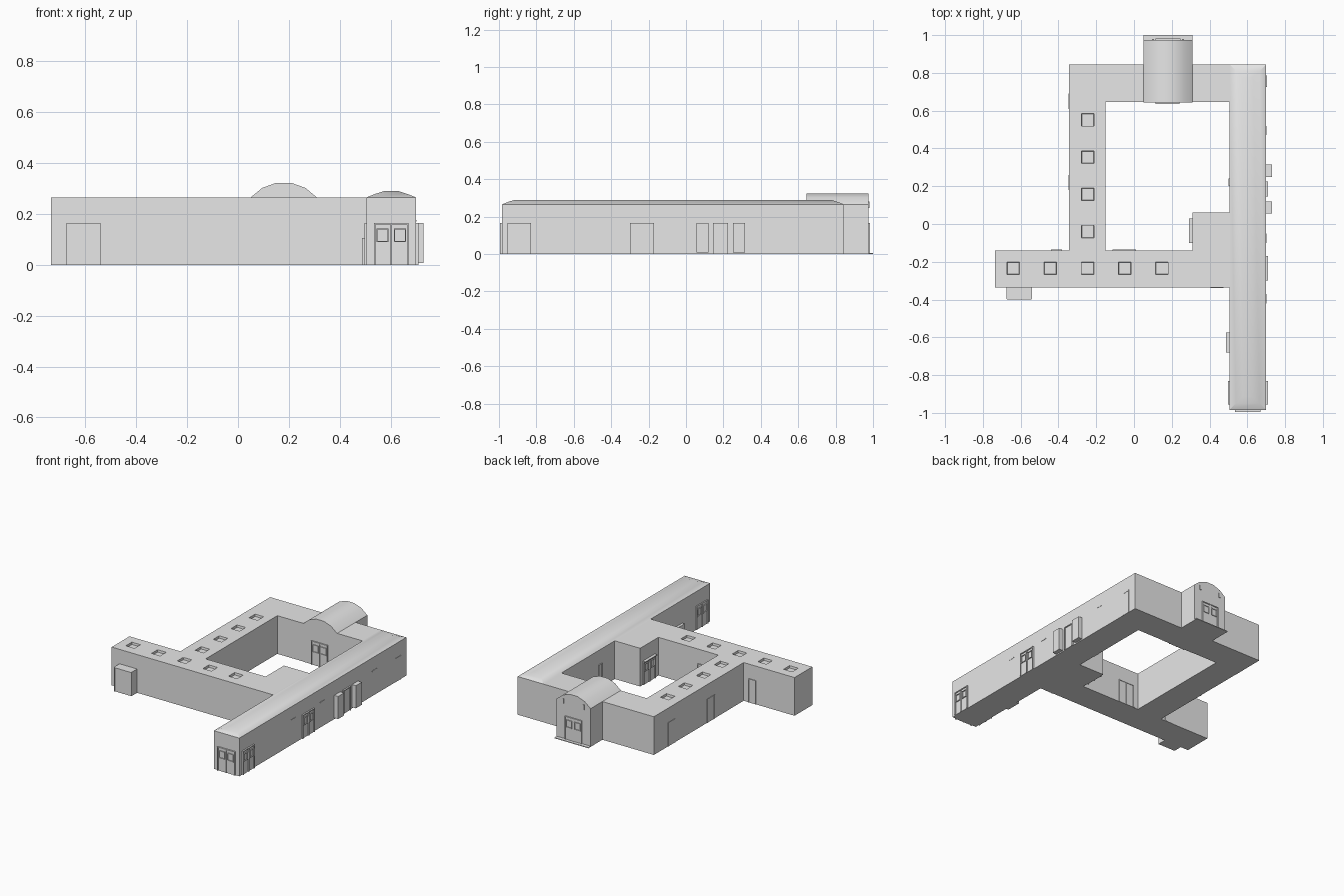
import bpy, bmesh, math

if "Cube" in bpy.data.objects:
    bpy.data.objects.remove(bpy.data.objects["Cube"], do_unlink=True)

GREY = bpy.data.materials.new("plain grey")
GREY.use_nodes = True
GREY.diffuse_color = (0.8, 0.8, 0.8, 1)
GREY.node_tree.nodes["Principled BSDF"].inputs["Base Color"].default_value = (0.8, 0.8, 0.8, 1)

WALL = 0.265   # eaves height
DOOR = 0.165   # door height


def finish(name, bm, smooth=False):
    bmesh.ops.recalc_face_normals(bm, faces=bm.faces)
    mesh = bpy.data.meshes.new(name)
    bm.to_mesh(mesh)
    bm.free()
    mesh.materials.append(GREY)
    ob = bpy.data.objects.new(name, mesh)
    bpy.context.collection.objects.link(ob)
    if smooth:
        bpy.ops.object.select_all(action='DESELECT')
        ob.select_set(True)
        bpy.context.view_layer.objects.active = ob
        bpy.ops.object.shade_smooth_by_angle(angle=math.radians(30))
    return ob


def add_box(bm, x0, x1, y0, y1, z0, z1):
    vs = bmesh.ops.create_cube(bm, size=1)["verts"]
    for v in vs:
        v.co.x = x1 if v.co.x > 0 else x0
        v.co.y = y1 if v.co.y > 0 else y0
        v.co.z = z1 if v.co.z > 0 else z0


def box(name, *size):
    bm = bmesh.new()
    add_box(bm, *size)
    return finish(name, bm)


def door(name, axis, plane, out, a, b, depth=0.008, leaves=2, windows=True, canopy=0.0):
    """Framed door on a wall: axis is the wall normal, out its sign, a..b its span."""
    bm = bmesh.new()

    def slab(u0, u1, z0, z1, d):
        n0, n1 = sorted((plane - out * 0.002, plane + out * d))
        if axis == 'x':
            add_box(bm, n0, n1, u0, u1, z0, z1)
        else:
            add_box(bm, u0, u1, n0, n1, z0, z1)

    rim = 0.006
    slab(a, b, 0, DOOR - rim, depth * 0.4)              # leaf backing
    slab(a, b, DOOR - rim, DOOR, depth + canopy)        # lintel or canopy
    step = (b - a) / leaves
    for i in range(leaves + 1):                         # jambs and meeting stiles
        u = min(max(a + i * step, a + rim / 2), b - rim / 2)
        slab(u - rim / 2, u + rim / 2, 0, DOOR - rim, depth)
    if windows:
        for i in range(leaves):                         # raised window frames
            l, r = a + (i + 0.15) * step, a + (i + 0.85) * step
            for z in (0.09, 0.138):
                slab(l, r, z, z + 0.004, depth)
            for u in (l, r - 0.004):
                slab(u, u + 0.004, 0.09, 0.142, depth)
    return finish(name, bm)


# Main body: wings on a shared grid, extruded, with sunken skylights
wings = [(0.505, 0.70, -0.985, 0.845),    # long wing
         (-0.345, 0.70, 0.645, 0.845),    # rear wing
         (-0.345, -0.15, -0.335, 0.845),  # courtyard side wing
         (-0.735, 0.70, -0.335, -0.14),   # front wing
         (0.31, 0.70, -0.14, 0.06)]       # corner block
lights = [(-0.245, -0.04 + 0.197 * i) for i in range(4)]
lights += [(-0.64 + 0.197 * i, -0.235) for i in range(5)]
S = 0.033
rects = wings + [(x - S, x + S, y - S, y + S) for x, y in lights]
xs = sorted({round(v, 3) for r in rects for v in r[:2]})
ys = sorted({round(v, 3) for r in rects for v in r[2:]})


def inside(x, y, r):
    return r[0] < x < r[1] and r[2] < y < r[3]


bm = bmesh.new()
grid = {}
for x0, x1 in zip(xs, xs[1:]):
    for y0, y1 in zip(ys, ys[1:]):
        if any(inside((x0 + x1) / 2, (y0 + y1) / 2, r) for r in wings):
            corners = []
            for p in ((x0, y0), (x1, y0), (x1, y1), (x0, y1)):
                if p not in grid:
                    grid[p] = bm.verts.new((*p, 0))
                corners.append(grid[p])
            bm.faces.new(corners)
base = bm.faces[:]
ext = bmesh.ops.extrude_face_region(bm, geom=base, use_keep_orig=True)["geom"]
for v in ext:
    if isinstance(v, bmesh.types.BMVert):
        v.co.z = WALL
bmesh.ops.recalc_face_normals(bm, faces=bm.faces)
wells = []
for f in bm.faces:
    c = f.calc_center_median()
    if c.z > WALL - 0.001 and any(inside(c.x, c.y, r) for r in rects[len(wings):]):
        wells.append(f)
bmesh.ops.inset_region(bm, faces=wells, thickness=0.002, use_even_offset=True)
for v in {v for f in wells for v in f.verts}:
    v.co.z = WALL - 0.015
finish("building_walls", bm)

# Low curved hip roof on the long wing
bm = bmesh.new()
rings = []
for d, z in ((0, WALL), (0.035, 0.279), (0.07, 0.29)):
    x0, x1, y0, y1 = 0.505 + d, 0.70 - d, -0.985 + d, 0.845 - d
    rings.append([bm.verts.new((x, y, z)) for x, y in ((x0, y0), (x1, y0), (x1, y1), (x0, y1))])
for low, high in zip(rings, rings[1:]):
    for i in range(4):
        j = (i + 1) % 4
        bm.faces.new((low[i], low[j], high[j], high[i]))
bm.faces.new(rings[-1])
finish("long_wing_roof", bm, True)

# Barrel-vaulted entrance hall
bm = bmesh.new()
half, rise = 0.13, 0.06
radius = (half ** 2 + rise ** 2) / (2 * rise)
sweep = math.asin(half / radius)
outline = [(0.05, 0)]
for i in range(6):
    t = -sweep + 2 * sweep * i / 5
    outline.append((0.18 + radius * math.sin(t), WALL + rise - radius * (1 - math.cos(t))))
outline.append((0.31, 0))
face = bm.faces.new([bm.verts.new((x, 0.643, z)) for x, z in outline])
ext = bmesh.ops.extrude_face_region(bm, geom=[face], use_keep_orig=True)["geom"]
bmesh.ops.translate(bm, vec=(0, 0.332, 0), verts=[v for v in ext if isinstance(v, bmesh.types.BMVert)])
finish("vaulted_hall", bm, True)
box("entrance_step", 0.05, 0.31, 0.97, 1.0, 0, 0.005)
for side, x in (("left", 0.26), ("right", 0.10)):
    box("gable_slot_" + side, x - 0.005, x + 0.005, 0.97, 0.98, 0.245, 0.28)
door("rear_entrance_door", 'y', 0.975, 1, 0.115, 0.245)
door("hall_courtyard_door", 'y', 0.643, -1, 0.115, 0.24)

# Front porch with a pair of door leaves
box("front_porch", -0.675, -0.54, -0.396, -0.33, 0, DOOR)
door("porch_door", 'y', -0.396, -1, -0.672, -0.543, 0.004, windows=False)

# Long wing doors
door("end_door", 'y', -0.985, -1, 0.535, 0.67, 0.01)
door("end_side_door_left", 'x', 0.70, 1, -0.955, -0.83, 0.01)
door("end_side_door_right", 'x', 0.505, -1, -0.955, -0.83, 0.008)
door("side_double_door", 'x', 0.70, 1, -0.30, -0.17, 0.01)
door("side_centre_door", 'x', 0.70, 1, 0.145, 0.225, 0.01, 1, False)
for side, y in (("front", 0.055), ("rear", 0.25)):
    box("side_buttress_" + side, 0.695, 0.73, y, y + 0.065, 0.008, DOOR)
box("wall_cabinet", 0.487, 0.51, -0.68, -0.575, 0, 0.105)
for i, y in enumerate((-0.42, -0.10, 0.47)):
    box("wall_vent_%d" % i, 0.698, 0.702, y, y + 0.05, 0.17, 0.176)
door("side_rear_door", 'x', 0.70, 1, 0.725, 0.785, 0.003, 1, False)

# Courtyard and outer wing doors
door("corner_block_door", 'x', 0.31, -1, -0.10, 0.03, 0.01, canopy=0.01)
door("courtyard_small_door", 'x', 0.505, -1, 0.20, 0.24, 0.005, 1, False)
door("courtyard_double_door", 'y', -0.14, 1, -0.115, 0.01, 0.006, 2, False)
door("front_wing_rear_door", 'y', -0.14, 1, -0.44, -0.38, 0.005, 1, False)
door("front_wing_door", 'y', -0.335, -1, 0.405, 0.475, 0.004, 1, False)
door("west_door_rear", 'x', -0.345, -1, 0.61, 0.69, 0.003, 1, False)
door("west_door_front", 'x', -0.345, -1, 0.18, 0.26, 0.003, 1, False)
